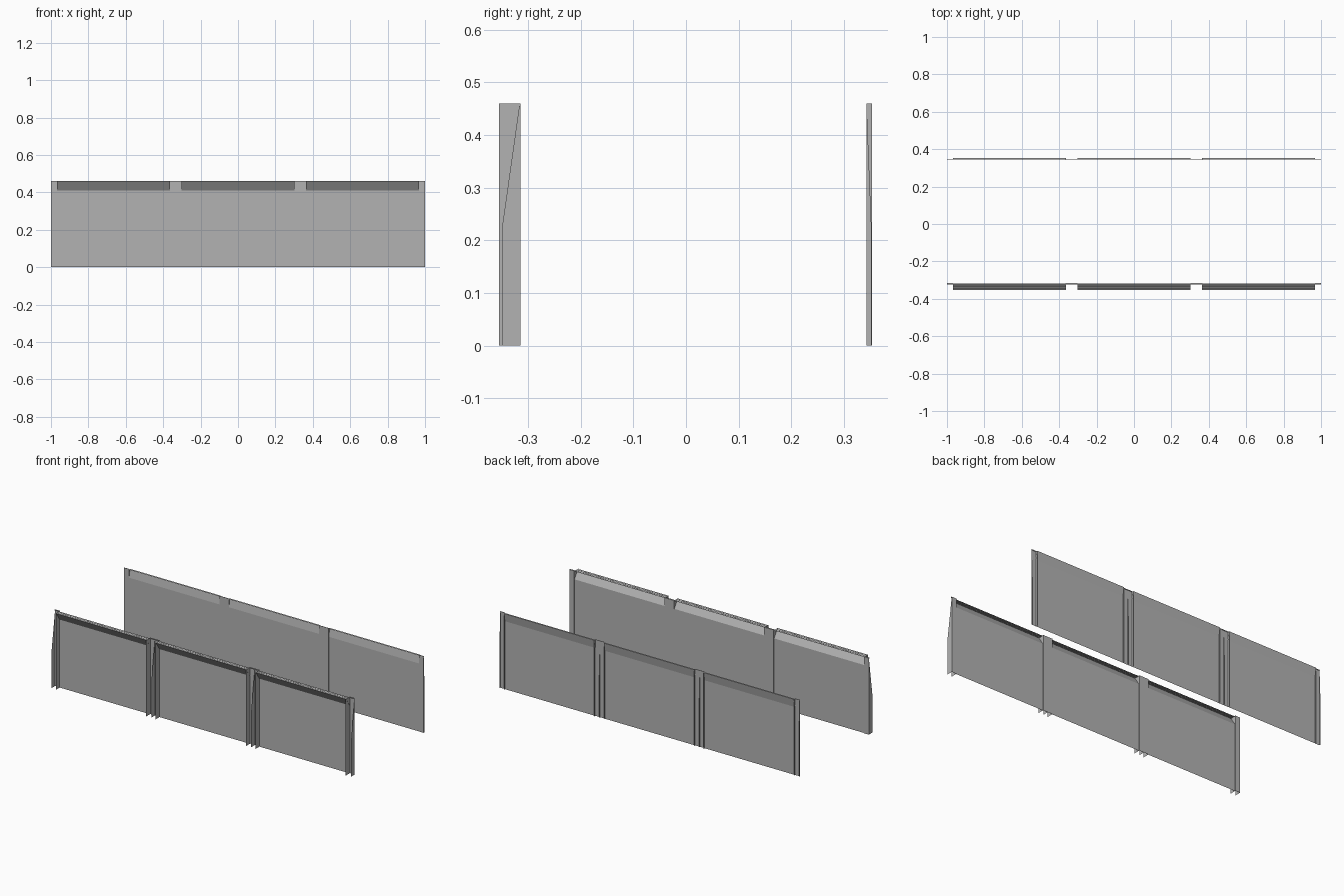
import bpy, bmesh

if "Cube" in bpy.data.objects:
    bpy.data.objects.remove(bpy.data.objects["Cube"])

GREY = bpy.data.materials.new("dull_grey")
GREY.diffuse_color = (0.45, 0.45, 0.45, 1)
GREY.use_nodes = True
GREY.node_tree.nodes["Principled BSDF"].inputs["Base Color"].default_value = GREY.diffuse_color


def make(name, polys):
    """Build one mesh object from a list of polygons."""
    bm = bmesh.new()
    for poly in polys:
        bm.faces.new([bm.verts.new(p) for p in poly])
    bmesh.ops.remove_doubles(bm, verts=bm.verts, dist=1e-5)
    me = bpy.data.meshes.new(name)
    bm.to_mesh(me)
    bm.free()
    me.materials.append(GREY)
    ob = bpy.data.objects.new(name, me)
    bpy.context.collection.objects.link(ob)
    return ob


def build_wall(side, inner, depth, sign):
    # d runs 0 (inner face) to 1 (outermost edge of the ribs)
    def pt(x, d, z):
        return (x, sign * (inner + d * depth), z)

    def sheet(x0, x1, profile):
        quads = []
        for (d0, z0), (d1, z1) in zip(profile, profile[1:]):
            q = [pt(x0, d0, z0), pt(x1, d0, z0), pt(x1, d1, z1), pt(x0, d1, z1)]
            quads.append(q if sign < 0 else q[::-1])
        return quads

    def fin(x, outline):
        return [pt(x, d, z) for d, z in outline]

    # flared panel whose top edge folds back inwards as a ridged cap
    panel_profile = [(0.08, 0), (0.08, 0.41), (0.92, 0.46)]
    cap_profile = [(0.92 - 0.12 * k, 0.46 - 0.002 * (k % 2)) for k in range(8)]
    post_profile = [(0, 0), (0, 0.462), (0.2, 0.462), (0.2, 0.458), (0, 0.458)]
    flat_fin = [(0, 0), (1, 0), (1, 0.46), (0, 0.46)]
    taper_fin = [(0, 0), (0.88, 0), (0.88, 0.22), (0.05, 0.455), (0, 0.455)]

    # panels with a flared top strip and cap
    for i, x in enumerate((-2 / 3, 0, 2 / 3)):
        x0, x1 = x - 0.302, x + 0.302
        make(f"{side}_panel_{i + 1}", sheet(x0, x1, panel_profile))
        make(f"{side}_panel_cap_{i + 1}", sheet(x0, x1, cap_profile[::-1]))

    # recessed posts: back plate, two straight fins, tapered centre rib
    for i, x in enumerate((-1, -1 / 3, 1 / 3, 1)):
        x0, x1 = max(-1, x - 0.032), min(1, x + 0.032)
        polys = sheet(x0, x1, post_profile)
        polys += [fin(e, flat_fin) for e in (x0, x1) if abs(e) < 0.999]
        polys.append(fin(x, taper_fin))
        make(f"{side}_post_{i + 1}", polys)


build_wall("front", 0.315, 0.04, -1)
build_wall("rear", 0.343, 0.011, 1)
